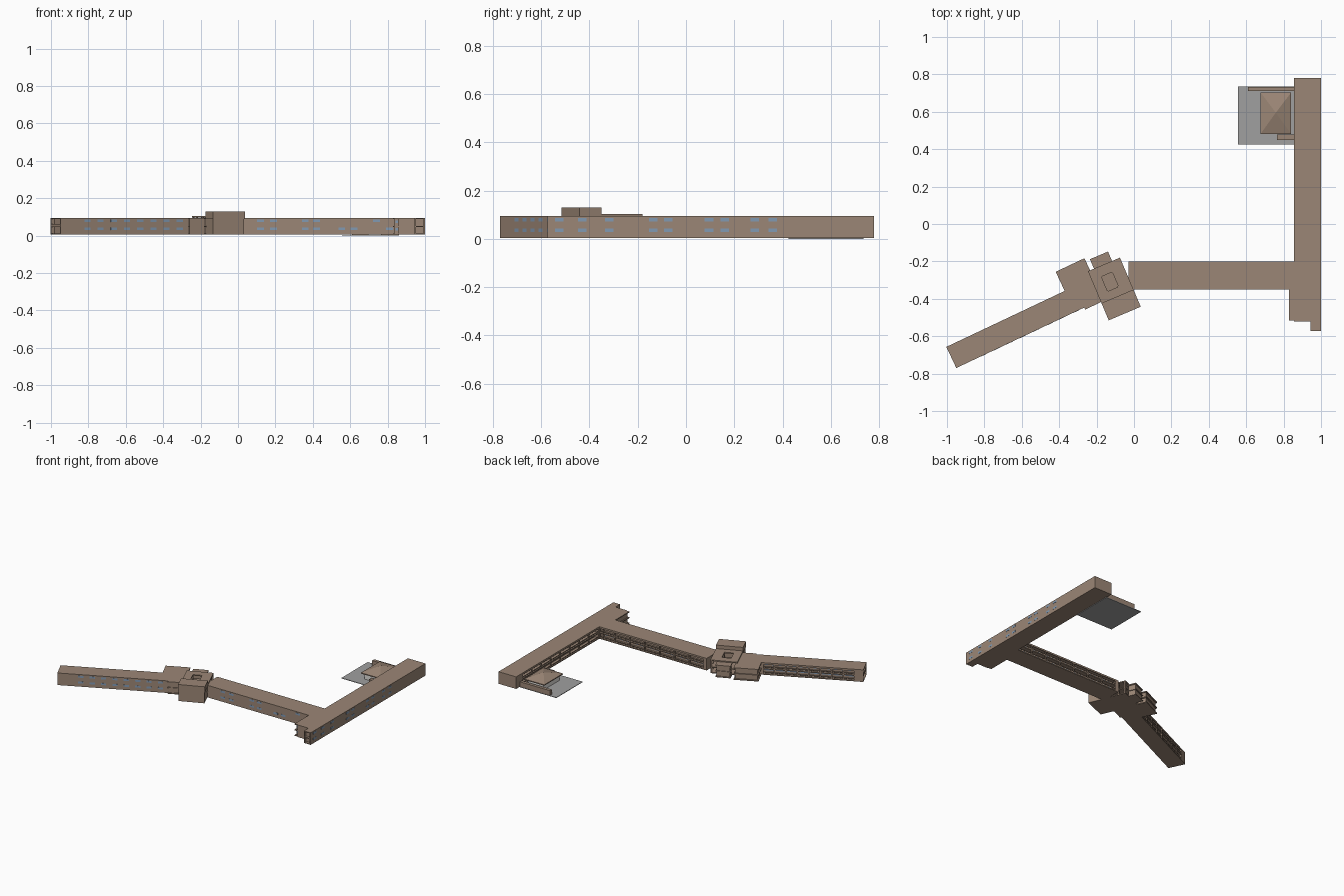
import bpy, bmesh, math
from mathutils import Matrix, Vector

if "Cube" in bpy.data.objects:
    bpy.data.objects.remove(bpy.data.objects["Cube"])


def material(name, rgb, alpha=1.0):
    m = bpy.data.materials.new(name)
    m.diffuse_color = (*rgb, alpha)
    m.use_nodes = True
    m.node_tree.nodes["Principled BSDF"].inputs["Base Color"].default_value = m.diffuse_color
    return m


BRICK = material("brown_wall", (0.33, 0.24, 0.18))
GLASS = material("blue_glass", (0.22, 0.32, 0.45))
PAVE = material("grey_paving", (0.35, 0.35, 0.35), 0.6)
PALE = material("pale_wall", (0.75, 0.73, 0.70))
Z0, Z1, Z2 = 0.005, 0.049, 0.095     # ground, first floor, roof top
T = 0.007                            # slab thickness


def frame(x, y, deg):
    return Matrix.Translation((x, y, 0)) @ Matrix.Rotation(math.radians(deg), 4, 'Z')


def boxes(name, items, mat, fr=Matrix.Identity(4)):
    """One object from a list of (x0, x1, y0, y1, z0, z1) boxes."""
    if not items:
        return
    bm = bmesh.new()
    for x0, x1, y0, y1, z0, z1 in items:
        m = Matrix.Translation(((x0 + x1) / 2, (y0 + y1) / 2, (z0 + z1) / 2)) \
            @ Matrix.Diagonal((x1 - x0, y1 - y0, z1 - z0, 1))
        bmesh.ops.create_cube(bm, size=1, matrix=fr @ m)
    me = bpy.data.meshes.new(name)
    bm.to_mesh(me)
    bm.free()
    me.materials.append(mat)
    ob = bpy.data.objects.new(name, me)
    bpy.context.collection.objects.link(ob)
    return ob


def slabs(x0, x1, y0, y1):
    return [(x0, x1, y0, y1, z, z + T) for z in (Z0, Z1 - T / 2, Z2 - T)]


def storeys(name, x0, x1, y0, y1, fr=Matrix.Identity(4), inset=0.008):
    """Two-storey block with projecting floor and roof slabs."""
    core = [(x0 + inset, x1 - inset, y0 + inset, y1 - inset, Z0, Z2 - 0.002)]
    boxes(name, core + slabs(x0, x1, y0, y1), BRICK, fr)


def wing(name, fr, length, width, g0, g1, bays, low, high, start=0.0):
    """Long wing: plain windowed side at y=0, open gallery on the far side."""
    d = 0.035
    y = width - d
    parts = [(start, length, 0, y, Z0, Z2)]
    parts += slabs(start, length, y - 0.01, width)
    # solid ends of the gallery
    if g0 > start:
        parts.append((start, g0, y, width, Z0, Z2))
    if g1 < length:
        parts.append((g1, length, y, width, Z0, Z2))
    boxes(name + "_body", parts, BRICK, fr)
    # posts, balustrades and roof fascia
    step = (g1 - g0) / bays
    rails = [(g0, g1, width - 0.004, width, Z2 - 0.013, Z2)]
    back = []
    for i in range(bays + 1):
        x = g0 + i * step
        rails.append((x - 0.004, x + 0.004, width - 0.008, width, Z0, Z2))
        if i == bays:
            break
        for z in (Z0 + T, Z1 + T / 2):
            rails.append((x, x + step, width - 0.003, width, z + 0.009, z + 0.012))
            for k in range(1, 4):
                xx = x + k * step / 4
                rails.append((xx - 0.001, xx + 0.001, width - 0.003, width, z, z + 0.011))
            for k in (0.3, 0.7):
                xx = x + k * step
                back.append((xx - 0.016, xx + 0.016, y - 0.001, y + 0.001, z + 0.012, z + 0.027))
    boxes(name + "_gallery_rails", rails, BRICK, fr)
    boxes(name + "_gallery_windows", back, GLASS, fr)
    panes = [(x - 0.018, x + 0.018, -0.001, 0.002, z - 0.007, z + 0.007)
             for z, row in ((0.036, low), (0.079, high)) for x in row]
    boxes(name + "_windows", panes, GLASS, fr)


# Middle wing, along x
mid = frame(-0.03, -0.35, 0)
low = [x + 0.03 for x in (0.12, 0.19, 0.36, 0.42, 0.555, 0.62, 0.81)]
high = [x + 0.03 for x in (0.12, 0.19, 0.36, 0.42, 0.74)]
wing("middle_wing", mid, 0.90, 0.15, 0.02, 0.885, 7, low, high)

# East wing, along y, gallery facing inward
east = frame(1.0, -0.57, 90)
ys = [y + 0.57 for y in (-0.525, -0.43, -0.318, -0.136, -0.074, 0.095, 0.16, 0.285, 0.36)]
wing("east_wing", east, 1.35, 0.145, 0.375, 1.27, 8, ys, ys, start=0.05)
storeys("east_wing_front_block", 0.828, 0.955, -0.515, -0.21)
boxes("east_stair_tower",
      slabs(0.945, 1.0, -0.573, -0.5)
      + [(0.993, 1.0, -0.573, -0.5, Z0, Z2), (0.945, 0.951, -0.573, -0.5, Z0, Z2),
         (0.95, 0.995, -0.555, -0.5, Z0, Z2 - 0.002)], BRICK)
boxes("front_block_windows", [(x - 0.018, x + 0.018, -0.5085, -0.506, z - 0.007, z + 0.007)
                              for x in (0.86, 0.91) for z in (0.034, 0.075)], GLASS)

# West wing, turned towards the front
west = frame(-0.95, -0.77, 25.3)
row = [0.16 + 0.078 * i for i in range(8)]
wing("west_wing", west, 0.86, 0.125, 0.06, 0.69, 8, row, row, start=0.02)
boxes("west_end_loggia", slabs(0, 0.03, 0, 0.125)
      + [(0, 0.03, 0, 0.007, Z0, Z2), (0, 0.03, 0.118, 0.125, Z0, Z2),
         (0, 0.004, 0.005, 0.12, Z1, Z1 + 0.014)], BRICK, west)
storeys("west_inner_block", 0.70, 0.87, 0.11, 0.238, west)
storeys("west_outer_bay", 0.757, 0.85, -0.012, 0.03, west, 0.005)

# Hub between the wings
hub = frame(-0.135, -0.515, 23)
boxes("hub_front_block", [(0.004, 0.182, 0.004, 0.115, Z0, 0.09),
                          (0, 0.186, 0, 0.1, 0.088, 0.13)], BRICK, hub)


def ring(z0, z1, u0, u1, v0, v1):
    a, b, c, d = 0, 0.186, 0.095, 0.285
    return [(a, u0, c, d, z0, z1), (u1, b, c, d, z0, z1),
            (u0, u1, c, v0, z0, z1), (u0, u1, v1, d, z0, z1)]


hole = (0.055, 0.118, 0.145, 0.23)
posts = [(u - 0.004, u + 0.004, v - 0.004, v + 0.004, Z0, 0.098)
         for u in (hole[0], hole[1], 0.006, 0.18) for v in (hole[2], hole[3], 0.279)]
boxes("hub_court", ring(0.096, 0.104, *hole) + ring(Z1 - T / 2, Z1 + T / 2, *hole)
      + [(0, 0.186, 0.1, 0.285, Z0, Z0 + T)] + posts, BRICK, hub)
storeys("hub_rear_stair", 0.035, 0.14, 0.275, 0.34, hub, 0.006)

# Paved court with pavilion and low walls
boxes("paved_court", [(0.555, 0.86, 0.425, 0.735, 0, 0.004)], PAVE)
boxes("court_walls", [(0.61, 0.86, 0.71, 0.733, 0.003, 0.04),
                      (0.765, 0.86, 0.45, 0.478, 0.003, 0.04)], BRICK)
boxes("pavilion_walls", [(0.695, 0.825, 0.50, 0.685, 0.003, 0.05)], PALE)
boxes("pavilion_eaves", [(0.677, 0.84, 0.482, 0.703, 0.047, 0.054)], BRICK)
bm = bmesh.new()
base = [bm.verts.new(p) for p in ((0.677, 0.482, 0.054), (0.84, 0.482, 0.054),
                                  (0.84, 0.703, 0.054), (0.677, 0.703, 0.054))]
tip = bm.verts.new((0.758, 0.595, 0.085))
bm.faces.new(base[::-1])
for i in range(4):
    bm.faces.new((base[i], base[(i + 1) % 4], tip))
me = bpy.data.meshes.new("pavilion_roof")
bm.to_mesh(me)
bm.free()
me.materials.append(BRICK)
bpy.context.collection.objects.link(bpy.data.objects.new("pavilion_roof", me))
